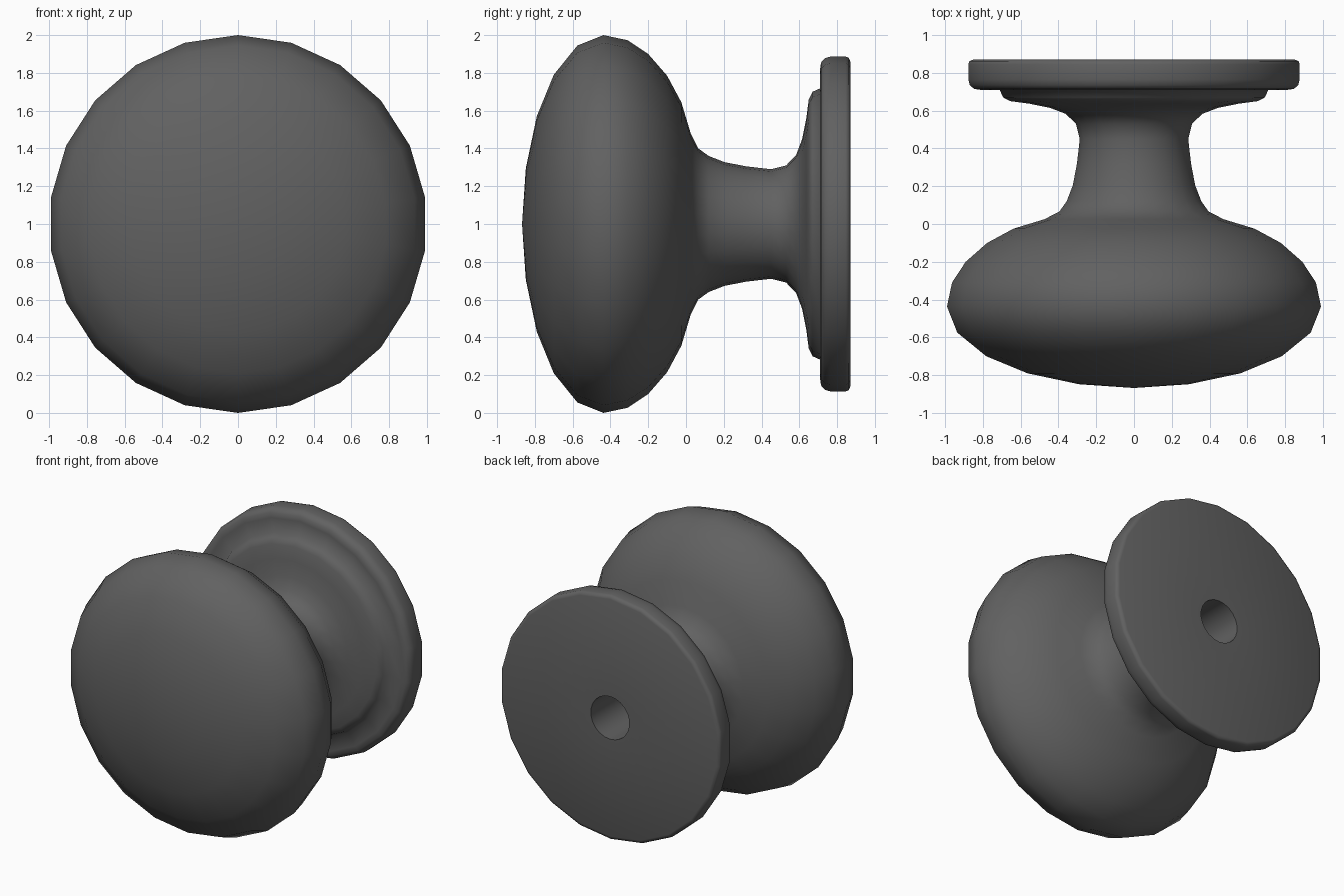
import bpy, bmesh, math

if "Cube" in bpy.data.objects:
    bpy.data.objects.remove(bpy.data.objects["Cube"])

SIDES = 22


def lathe(name, profile):
    """Revolve (radius, y) points about the y axis through z = 1."""
    bm = bmesh.new()
    rings = []
    for r, y in profile:
        if r == 0:
            rings.append([bm.verts.new((0, y, 1))] * SIDES)
        else:
            rings.append([bm.verts.new((r * math.sin(2 * math.pi * i / SIDES), y,
                                        1 + r * math.cos(2 * math.pi * i / SIDES)))
                          for i in range(SIDES)])
    for a, b in zip(rings, rings[1:]):
        for i in range(SIDES):
            j = (i + 1) % SIDES
            bm.faces.new(list(dict.fromkeys((a[i], a[j], b[j], b[i]))))
    bmesh.ops.recalc_face_normals(bm, faces=bm.faces)
    mesh = bpy.data.meshes.new(name)
    bm.to_mesh(mesh)
    bm.free()
    obj = bpy.data.objects.new(name, mesh)
    bpy.context.collection.objects.link(obj)
    bpy.ops.object.select_all(action='DESELECT')
    obj.select_set(True)
    bpy.context.view_layer.objects.active = obj
    bpy.ops.object.shade_smooth_by_angle(angle=math.radians(80))
    return obj


# Domed grip at the front
grip = [(0, -.868), (.295, -.848), (.57, -.79), (.79, -.70), (.945, -.575),
        (1, -.437), (.973, -.31), (.90, -.20), (.785, -.10), (.645, -.025),
        (.48, .025)]
# Waisted neck flaring into the collar
neck = [(.40, .065), (.36, .12), (.327, .205), (.305, .32), (.29, .45),
        (.31, .53), (.365, .583), (.45, .615), (.56, .637), (.66, .65),
        (.70, .67), (.718, .71)]
# Backplate with rounded rims, then the blind screw hole
plate = [(.82, .71), (.855, .715), (.878, .735), (.886, .765), (.886, .845),
         (.88, .862), (.86, .87), (.155, .87), (.155, .40), (0, .40)]

knob = lathe("door_knob", grip + neck + plate)

# Dark grey metal
metal = bpy.data.materials.new("dark_metal")
metal.diffuse_color = (.12, .12, .12, 1)
metal.use_nodes = True
metal.node_tree.nodes["Principled BSDF"].inputs["Base Color"].default_value = metal.diffuse_color
knob.data.materials.append(metal)
